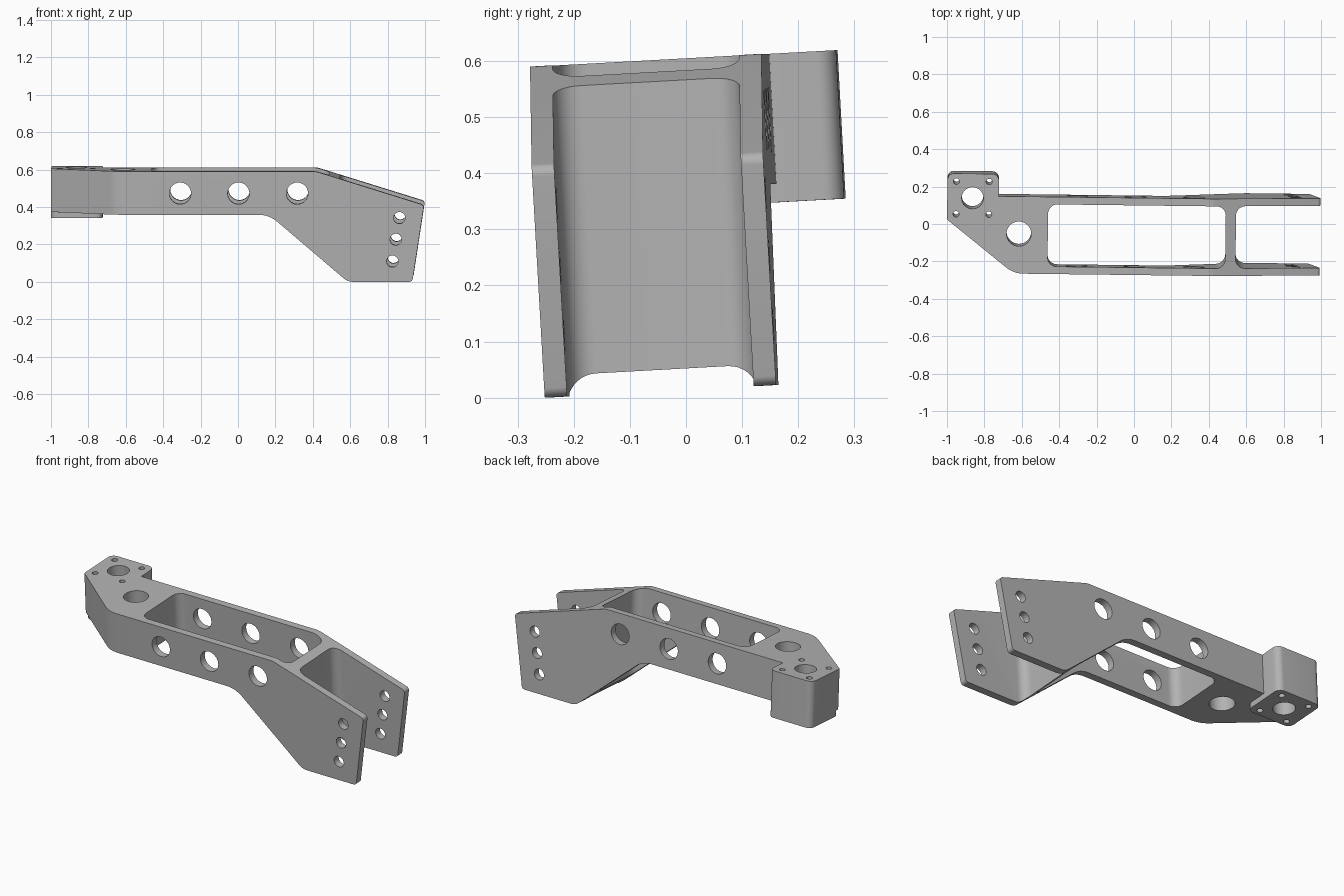
import bpy, bmesh, math
from mathutils import Vector, Matrix

cube = bpy.data.objects.get("Cube")
if cube:
    bpy.data.objects.remove(cube, do_unlink=True)

metal = bpy.data.materials.new("plain grey metal")
metal.use_nodes = True
grey = (0.45, 0.45, 0.45, 1)
metal.diffuse_color = grey
metal.node_tree.nodes["Principled BSDF"].inputs["Base Color"].default_value = grey


def rounded(points, steps=8):
    """Outline from (u, v, corner radius) entries."""
    out = []
    n = len(points)
    for i, (u, v, r) in enumerate(points):
        p = Vector((u, v))
        if r == 0:
            out.append(p)
            continue
        a = (Vector(points[i - 1][:2]) - p).normalized()
        b = (Vector(points[(i + 1) % n][:2]) - p).normalized()
        half = a.angle(b) / 2
        centre = p + (a + b).normalized() * (r / math.sin(half))
        start = p + a * (r / math.tan(half)) - centre
        end = p + b * (r / math.tan(half)) - centre
        sweep = start.angle_signed(end)
        for k in range(steps + 1):
            t = -sweep * k / steps
            out.append(centre + Matrix.Rotation(t, 2) @ start)
    return out


def box(u0, u1, v0, v1, r):
    return rounded([(u0, v0, r), (u1, v0, r), (u1, v1, r), (u0, v1, r)])


def circle(u, v, r, n=40):
    return [Vector((u + r * math.cos(2 * math.pi * k / n),
                    v + r * math.sin(2 * math.pi * k / n))) for k in range(n)]


def prism(name, outline, low, high, axis="z"):
    bm = bmesh.new()

    def place(p, h):
        return (p.x, p.y, h) if axis == "z" else (p.x, h, p.y)
    face = bm.faces.new([bm.verts.new(place(p, low)) for p in outline])
    grown = bmesh.ops.extrude_face_region(bm, geom=[face])
    shift = Vector((0, 0, high - low) if axis == "z" else (0, high - low, 0))
    bmesh.ops.translate(bm, vec=shift,
                        verts=[g for g in grown["geom"] if isinstance(g, bmesh.types.BMVert)])
    bmesh.ops.recalc_face_normals(bm, faces=bm.faces)
    mesh = bpy.data.meshes.new(name)
    bm.to_mesh(mesh)
    bm.free()
    mesh.materials.append(metal)
    obj = bpy.data.objects.new(name, mesh)
    bpy.context.collection.objects.link(obj)
    return obj


def combine(target, tool, operation="DIFFERENCE"):
    mod = target.modifiers.new("cut", "BOOLEAN")
    mod.operation = operation
    mod.solver = "EXACT"
    mod.object = tool
    bpy.context.view_layer.objects.active = target
    bpy.ops.object.modifier_apply(modifier=mod.name)
    bpy.data.objects.remove(tool, do_unlink=True)


# Side profile of the beam and its drop plates
side = rounded([(-1.1, 0.373, 0), (0.17, 0.373, 0.15), (0.59, 0.014, 0.08),
                (0.935, 0.014, 0.02), (0.998, 0.425, 0.02),
                (0.42, 0.605, 0.12), (-1.1, 0.605, 0)])
bracket = prism("bracket_arm", side, -0.24, 0.173, "y")

# Plan shape with the slanted front corner
plan = rounded([(-1, 0.045, 0), (-0.64, -0.24, 0.15), (1.2, -0.24, 0),
                (1.2, 0.173, 0), (-1, 0.173, 0)])
combine(bracket, prism("plan", plan, -0.1, 0.8), "INTERSECT")

# Mounting block at the back corner
combine(bracket, prism("block", box(-1, -0.725, 0.04, 0.292, 0.035), 0.34, 0.605), "UNION")

# Long window and the open fork, leaving a web between
combine(bracket, prism("window", box(-0.46, 0.49, -0.2, 0.133, 0.05), -0.2, 0.9))
combine(bracket, prism("fork_gap", box(0.545, 1.4, -0.2, 0.133, 0.05), -0.2, 0.9))

# Vertical holes: main bore, relief hole and four bolt holes
upright = [(-0.865, 0.162, 0.058), (-0.615, -0.027, 0.066)]
upright += [(x, y, 0.016) for x in (-0.952, -0.777) for y in (0.075, 0.25)]
for x, y, r in upright:
    combine(bracket, prism("bore", circle(x, y, r), 0.1, 0.9))

# Cross holes through both side plates
across = [(x, 0.488, 0.058) for x in (-0.306, 0.006, 0.32)]
across += [(0.866, 0.357, 0.031), (0.847, 0.241, 0.031), (0.829, 0.124, 0.031)]
for x, z, r in across:
    combine(bracket, prism("cross_hole", circle(x, z, r), -0.6, 0.6, "y"))

# Slight lean and turn of the whole part
bracket.data.transform(Matrix.Rotation(math.radians(-0.7), 4, "Z")
                       @ Matrix.Rotation(math.radians(3.15), 4, "X"))
low = min(v.co.z for v in bracket.data.vertices)
bracket.data.transform(Matrix.Translation((0, 0, -low)))

bpy.ops.object.select_all(action="DESELECT")
bracket.select_set(True)
bpy.context.view_layer.objects.active = bracket
bpy.ops.object.shade_smooth_by_angle(angle=math.radians(25))
